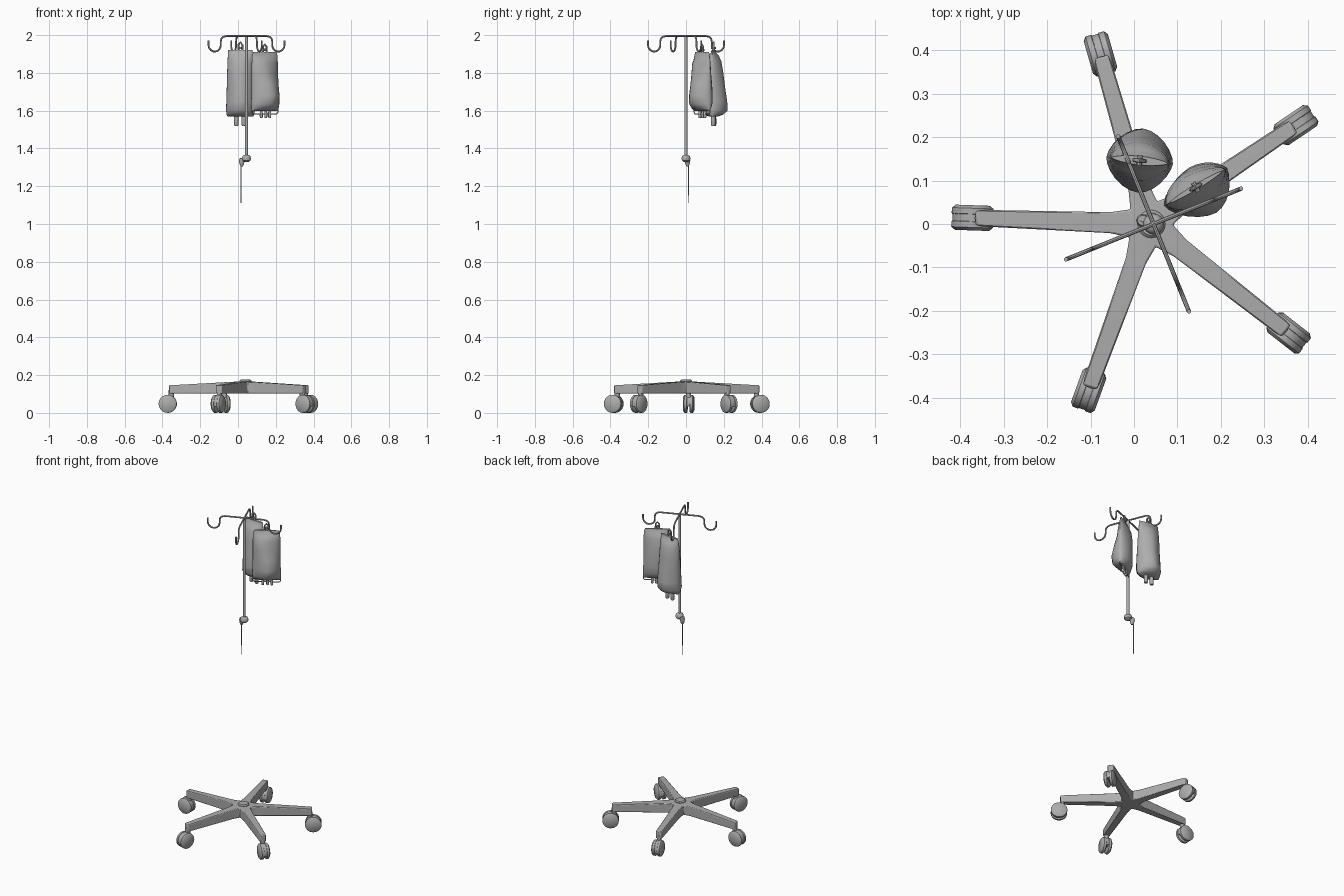
import bpy, bmesh, math
from mathutils import Vector, Matrix

if "Cube" in bpy.data.objects:
    bpy.data.objects.remove(bpy.data.objects["Cube"])

grey = bpy.data.materials.new("plain_grey")
grey.diffuse_color = (0.42, 0.42, 0.42, 1)
grey.use_nodes = True
grey.node_tree.nodes["Principled BSDF"].inputs["Base Color"].default_value = grey.diffuse_color
CX, PX = 0.035, 0.045          # base centre, pole centre


def finish(name, bm, angle=40, bevel=0):
    bmesh.ops.recalc_face_normals(bm, faces=bm.faces[:])
    me = bpy.data.meshes.new(name)
    bm.to_mesh(me)
    bm.free()
    ob = bpy.data.objects.new(name, me)
    bpy.context.collection.objects.link(ob)
    me.materials.append(grey)
    if bevel:
        m = ob.modifiers.new("bevel", 'BEVEL')
        m.width, m.segments, m.limit_method = bevel, 2, 'ANGLE'
    bpy.ops.object.select_all(action='DESELECT')
    ob.select_set(True)
    bpy.context.view_layer.objects.active = ob
    bpy.ops.object.shade_smooth_by_angle(angle=math.radians(angle))
    return ob


def loft(bm, rings):
    """Skin a list of closed rings and cap both ends."""
    vs = [[bm.verts.new(p) for p in r] for r in rings]
    n = len(vs[0])
    for a, b in zip(vs, vs[1:]):
        for i in range(n):
            bm.faces.new((a[i], a[(i + 1) % n], b[(i + 1) % n], b[i]))
    bm.faces.new(vs[0])
    bm.faces.new(vs[-1])


def turned(bm, x, y, prof, n=16):
    """Turned part from (radius, z) pairs."""
    loft(bm, [[(x + r * math.cos(t * math.tau / n), y + r * math.sin(t * math.tau / n), z)
               for t in range(n)] for r, z in prof])


def tube(bm, pts, r, n=8):
    pts = [Vector(p) for p in pts]
    side = Vector((pts[-1] - pts[0]).cross(Vector((0, 0, 1)))).normalized()
    rings = []
    for i, p in enumerate(pts):
        d = (pts[min(i + 1, len(pts) - 1)] - pts[max(i - 1, 0)]).normalized()
        up = d.cross(side)
        rings.append([p + r * (side * math.cos(k * math.tau / n) + up * math.sin(k * math.tau / n))
                      for k in range(n)])
    loft(bm, rings)


# five-armed base cast as one star
angles = [math.radians(34 + 72 * i) for i in range(5)]
bm = bmesh.new()
outline = []
for a in angles:
    half = [(0.4, 0.016), (0.385, 0.019), (0.09, 0.024), (0.062, 0.029), (0.0445, 0.0323)]
    pts = [(x, -y) for x, y in half[::-1]][1:] + half
    outline += [Matrix.Rotation(a, 2) @ Vector(p) for p in pts]
top, bot = [], []
for p in outline:
    top.append(bm.verts.new((CX + p.x, p.y, 0.168 - 0.055 * p.length)))
    bot.append(bm.verts.new((CX + p.x, p.y, 0.103)))
ct, cb = bm.verts.new((CX, 0, 0.168)), bm.verts.new((CX, 0, 0.103))
n = len(outline)
for i in range(n):
    j = (i + 1) % n
    bm.faces.new((ct, top[i], top[j]))
    bm.faces.new((cb, bot[j], bot[i]))
    bm.faces.new((top[i], bot[i], bot[j], top[j]))
finish("star_base", bm, 40, 0.004)

# hub socket
bm = bmesh.new()
turned(bm, CX + 0.005, 0, [(0.032, 0.15), (0.032, 0.17), (0.026, 0.176)], 20)
finish("hub_socket", bm)

# twin-wheel casters with hood and stem
for i, a in enumerate(angles):
    M = Matrix.Translation((CX, 0, 0)) @ Matrix.Rotation(a, 4, 'Z')
    bm = bmesh.new()
    for s in (-1, 1):
        rings = []
        for y, r in ((0.006, 0.044), (0.009, 0.048), (0.022, 0.048), (0.029, 0.039)):
            rings.append([M @ Vector((0.407 + r * math.cos(t * math.tau / 20), s * y,
                                      0.048 + r * math.sin(t * math.tau / 20))) for t in range(20)])
        loft(bm, rings)
    finish(f"caster_wheels_{i + 1}", bm)
    bm = bmesh.new()
    hood = [(0.407 + 0.046 * math.cos(t), 0.049 + 0.046 * math.sin(t))
            for t in [math.radians(-20 + 22 * k) for k in range(11)]]
    loft(bm, [[M @ Vector((x, y, z)) for x, z in hood] for y in (-0.014, 0.014)])
    stem = M @ Vector((0.388, 0, 0))
    turned(bm, stem.x, stem.y, [(0.014, 0.06), (0.014, 0.12)])
    finish(f"caster_hood_{i + 1}", bm)

# upper pole, clamp and thin rod below it
bm = bmesh.new()
turned(bm, PX, 0, [(0.008, 1.33), (0.008, 1.996)])
finish("upper_pole", bm)
bm = bmesh.new()
turned(bm, PX, 0, [(0.010, 1.328), (0.022, 1.337), (0.024, 1.35), (0.019, 1.361), (0.009, 1.366)])
finish("clamp_collar", bm)
bm = bmesh.new()
turned(bm, 0.02, 0.008, [(0.006, 1.305), (0.011, 1.315), (0.015, 1.335), (0.012, 1.348)], 12)
tube(bm, [(0.012, 0.008, 1.338), (PX, 0, 1.345)], 0.010)
finish("clamp_knob", bm)
bm = bmesh.new()
turned(bm, 0.016, 0.014, [(0.002, 1.11), (0.003, 1.21), (0.003, 1.32)], 6)
finish("thin_rod", bm)

# four hooked arms
for i in range(4):
    a = math.radians(22 + 90 * i)
    prof = [(0, 1.995), (0.115, 1.995), (0.132, 1.991), (0.143, 1.982), (0.147, 1.968)]
    prof += [(0.182 - 0.035 * math.cos(t), 1.948 - 0.035 * math.sin(t))
             for t in [math.pi * k / 10 for k in range(11)]] + [(0.217, 1.972)]
    bm = bmesh.new()
    tube(bm, [(PX + r * math.cos(a), r * math.sin(a), z) for r, z in prof], 0.005)
    finish(f"hook_arm_{i + 1}", bm)


def bag(name, x, y, deg, rows, stubs, stub_z, stub_r):
    """Soft pouch: rows are (z, half width, front bulge, back bulge, bulge shift)."""
    M = Matrix.Translation((x, y, 0)) @ Matrix.Rotation(math.radians(deg), 4, 'Z')
    bm = bmesh.new()
    rings = []
    for z, w, f, b, sh in rows:
        ring = []
        for k in range(24):
            t = math.tau * k / 24
            c, s = math.cos(t), math.sin(t)
            u = w * math.copysign(abs(c) ** 1.15, c) + sh * abs(s) ** 2
            v = (b if s > 0 else f) * math.copysign(abs(s) ** 1.25, s)
            ring.append(M @ Vector((u, v, z)))
        rings.append(ring)
    loft(bm, rings)
    finish(name, bm, 50)
    # hanging tab
    zt = rows[-1][0]
    bm = bmesh.new()
    tube(bm, [M @ Vector(p) for p in ((-0.012, 0, zt - 0.01), (-0.010, 0, zt + 0.03), (0, 0, zt + 0.042),
                                      (0.010, 0, zt + 0.03), (0.012, 0, zt - 0.01))], 0.005)
    tube(bm, [M @ Vector((0, v, zt + 0.012)) for v in (-0.012, 0.012)], 0.006)
    finish(name + "_hanging_tab", bm)
    # outlet ports
    bm = bmesh.new()
    zb = rows[0][0]
    for u in stubs:
        p = M @ Vector((u, 0, 0))
        turned(bm, p.x, p.y, [(stub_r * 0.8, stub_z), (stub_r, stub_z + 0.006),
                              (stub_r, zb - 0.012), (stub_r * 0.8, zb + 0.02)], 12)
    finish(name + "_ports", bm)
    return M


bag("rear_bag", 0.013, 0.146, -6,
    [(1.568, 0.068, 0.018, 0.018, 0), (1.578, 0.073, 0.050, 0.050, 0), (1.60, 0.077, 0.073, 0.074, 0),
     (1.65, 0.075, 0.074, 0.073, 0.004), (1.72, 0.073, 0.066, 0.062, 0.004), (1.80, 0.071, 0.056, 0.052, 0),
     (1.86, 0.069, 0.046, 0.042, 0), (1.89, 0.067, 0.030, 0.028, 0), (1.905, 0.066, 0.014, 0.014, 0),
     (1.92, 0.065, 0.010, 0.010, 0)],
    (-0.022, 0.018), 1.52, 0.012)

M = bag("side_bag", 0.142, 0.085, 31,
        [(1.597, 0.080, 0.012, 0.012, 0), (1.61, 0.083, 0.045, 0.030, 0), (1.635, 0.084, 0.070, 0.043, 0.005),
         (1.68, 0.082, 0.075, 0.046, 0.010), (1.74, 0.080, 0.062, 0.044, 0.004), (1.80, 0.080, 0.046, 0.040, -0.010),
         (1.85, 0.080, 0.038, 0.032, -0.012), (1.88, 0.079, 0.022, 0.020, 0), (1.895, 0.077, 0.010, 0.010, 0),
         (1.91, 0.072, 0.006, 0.006, 0)],
        (-0.022, 0.006, 0.030), 1.562, 0.008)

# wire loop under the side bag
bm = bmesh.new()
tube(bm, [M @ Vector(p) for p in ((-0.082, 0, 1.605), (-0.080, 0, 1.588), (-0.072, 0, 1.582),
                                  (0.072, 0, 1.582), (0.080, 0, 1.588), (0.082, 0, 1.605))], 0.003, 6)
finish("side_bag_wire_loop", bm)
